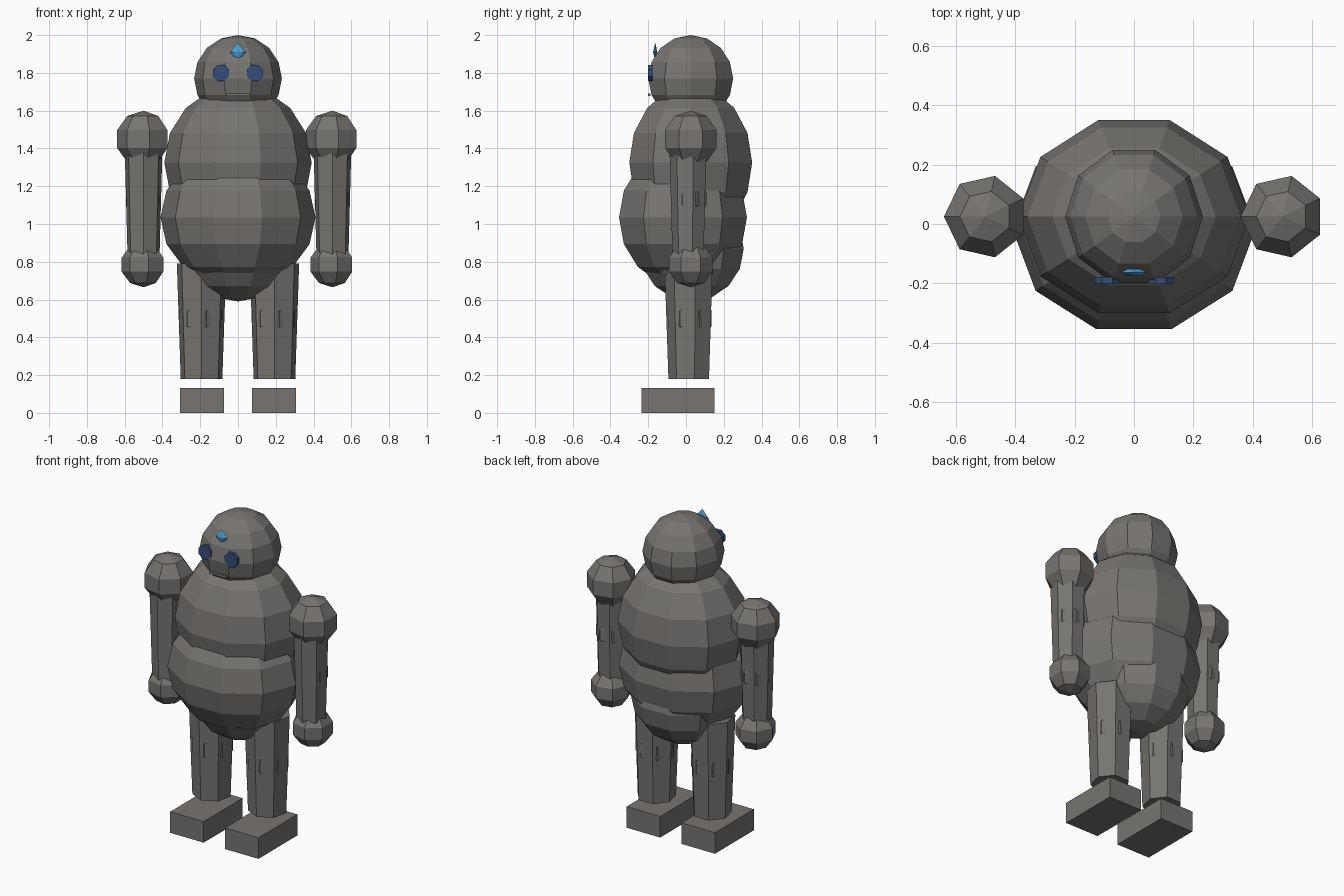
import bpy, bmesh
from math import sin, cos, pi
from mathutils import Matrix

cube = bpy.data.objects.get("Cube")
if cube:
    bpy.data.objects.remove(cube, do_unlink=True)


def material(name, rgb):
    m = bpy.data.materials.new(name)
    m.use_nodes = True
    m.diffuse_color = (*rgb, 1)
    m.node_tree.nodes["Principled BSDF"].inputs["Base Color"].default_value = (*rgb, 1)
    return m


STONE = material("stone grey", (0.185, 0.175, 0.165))
EYE = material("deep blue", (0.035, 0.075, 0.19))
GEM = material("sky blue", (0.08, 0.36, 0.66))


def finish(name, bm, mat):
    bmesh.ops.recalc_face_normals(bm, faces=bm.faces)
    mesh = bpy.data.meshes.new(name)
    bm.to_mesh(mesh)
    bm.free()
    mesh.materials.append(mat)
    obj = bpy.data.objects.new(name, mesh)
    bpy.context.collection.objects.link(obj)
    return obj


def lathe(name, center, profile, segs, start=pi, stretch=1.0, mat=STONE):
    """Revolve (radius, height) points; stretch scales y against x."""
    bm = bmesh.new()
    rings = []
    for r, h in profile:
        count = 1 if r < 1e-4 else segs
        ring = []
        for i in range(count):
            a = start + 2 * pi * i / segs
            ring.append(bm.verts.new((center[0] + r * cos(a),
                                      center[1] + r * stretch * sin(a),
                                      center[2] + h)))
        rings.append(ring)
    for low, high in zip(rings, rings[1:]):
        for i in range(segs):
            j = (i + 1) % segs
            quad = [low[i % len(low)], low[j % len(low)],
                    high[j % len(high)], high[i % len(high)]]
            bm.faces.new(list(dict.fromkeys(quad)))
    for end in (rings[0], rings[-1]):
        if len(end) > 1:
            bm.faces.new(end)
    return finish(name, bm, mat)


def ball(name, center, radii, segs, rings, mat=STONE):
    rx, ry, rz = radii
    steps = [-pi / 2 + pi * k / rings for k in range(rings + 1)]
    return lathe(name, center, [(rx * cos(t), rz * sin(t)) for t in steps],
                 segs, stretch=ry / rx, mat=mat)


def box(name, center, size):
    bm = bmesh.new()
    bmesh.ops.create_cube(bm, size=1, matrix=Matrix.Translation(center)
                          @ Matrix.Diagonal((*size, 1)))
    return finish(name, bm, STONE)


# Head and stacked body masses
ball("head", (0, 0.025, 1.77), (0.232, 0.236, 0.23), 10, 8)
ball("chest", (0, 0.025, 1.325), (0.39, 0.342, 0.41), 10, 8)
ball("belly", (0, -0.016, 1.035), (0.41, 0.356, 0.37), 10, 8)
ball("pelvis", (0, 0.03, 0.87), (0.3, 0.29, 0.28), 10, 8)

# Limbs: seven-sided tapers with faceted joints
for side, s in (("left", 1), ("right", -1)):
    x = 0.5 * s
    y = 0.025
    ball(side + "_shoulder", (x, y, 1.45), (0.148, 0.148, 0.15), 7, 5)
    lathe(side + "_arm", (x, y - 0.01, 0), [(0.086, 0.8), (0.103, 1.42)], 7, -pi / 2)
    ball(side + "_elbow", (x, y - 0.005, 1.135), (0.095, 0.095, 0.11), 7, 5)
    ball(side + "_hand", (x, y, 0.785), (0.122, 0.125, 0.12), 7, 5)

    x = 0.193 * s
    lathe(side + "_leg", (x, y - 0.005, 0), [(0.113, 0.18), (0.134, 0.79)], 7, -pi / 2)
    ball(side + "_knee", (x, y - 0.005, 0.5), (0.125, 0.125, 0.13), 7, 5)
    box(side + "_foot", (0.19 * s, -0.042, 0.068), (0.232, 0.385, 0.132))

    # Eye disc facing forward
    bm = bmesh.new()
    bmesh.ops.create_cone(bm, cap_ends=True, segments=8, radius1=0.046,
                          radius2=0.046, depth=0.022,
                          matrix=Matrix.Translation((0.09 * s, -0.189, 1.8))
                          @ Matrix.Rotation(pi / 2, 4, "X")
                          @ Matrix.Rotation(pi / 8, 4, "Z"))
    finish(side + "_eye", bm, EYE)

# Mouth bar and forehead crystal
box("mouth", (0, -0.195, 1.685), (0.12, 0.012, 0.014))
lathe("forehead_crystal", (0, -0.163, 1.91),
      [(0, -0.045), (0.044, 0), (0, 0.05)], 6, stretch=0.3, mat=GEM)

# Rest the feet on the ground
bpy.context.view_layer.update()
for obj in bpy.context.collection.objects:
    if obj.type == "MESH" and obj.name.endswith("_foot"):
        obj.location.z = -0.002
